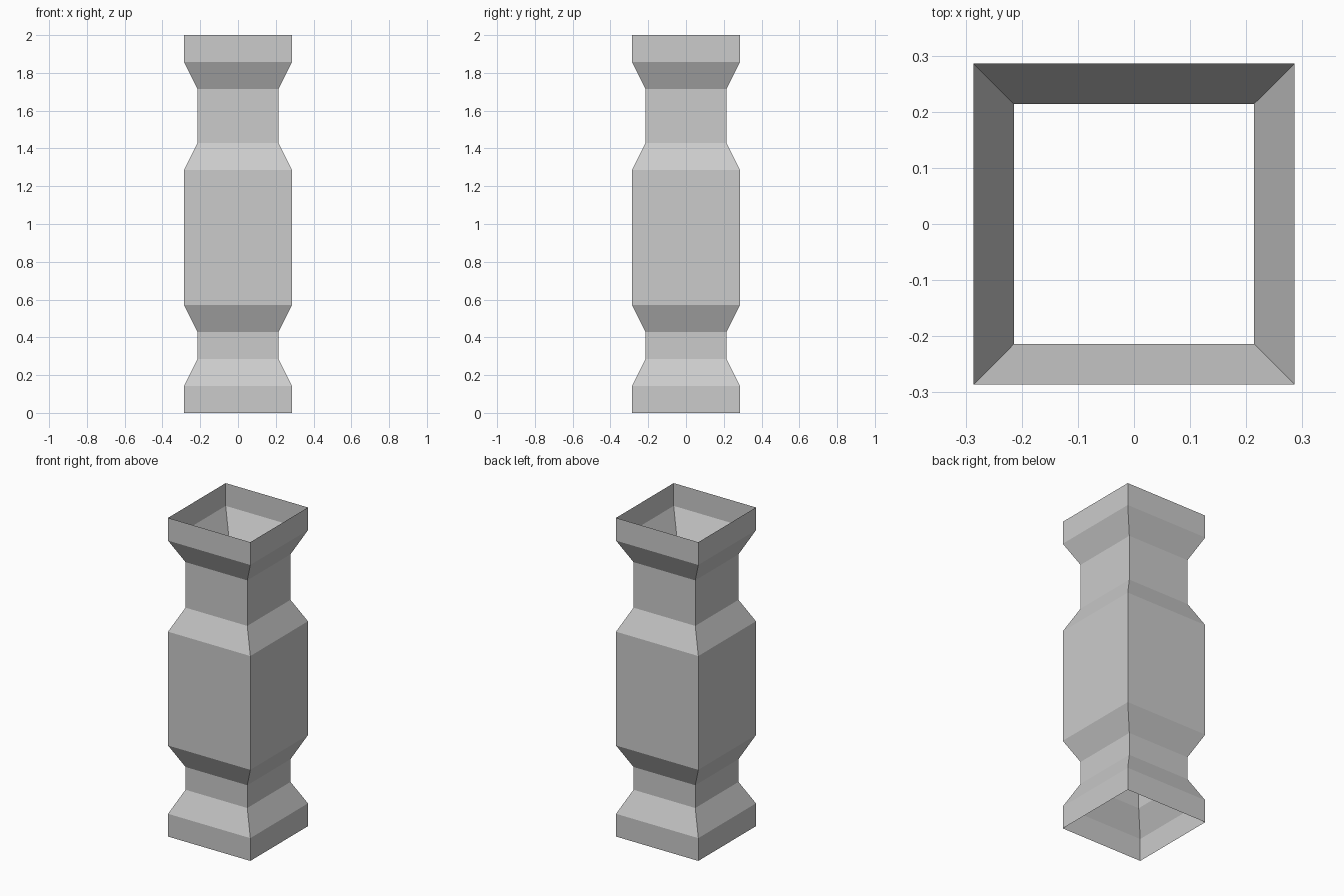
import bpy
import bmesh

cube = bpy.data.objects.get("Cube")
if cube:
    bpy.data.objects.remove(cube, do_unlink=True)

# Stone colour
stone = bpy.data.materials.new("grey_stone")
stone.use_nodes = True
grey = (0.6, 0.6, 0.6, 1)
stone.diffuse_color = grey
stone.node_tree.nodes["Principled BSDF"].inputs["Base Color"].default_value = grey

# Profile as (half width, height) in units of one fourteenth of the height
UNIT = 2 / 14
WIDE, NARROW = 2, 1.5
profile = [(WIDE, 0), (WIDE, 1), (NARROW, 2), (NARROW, 3), (WIDE, 4),
           (WIDE, 9), (NARROW, 10), (NARROW, 12), (WIDE, 13), (WIDE, 14)]

# Square hollow shaft, open at both ends
bm = bmesh.new()
corners = [(-1, -1), (1, -1), (1, 1), (-1, 1)]
rings = [[bm.verts.new((x * w * UNIT, y * w * UNIT, z * UNIT)) for x, y in corners]
         for w, z in profile]
for low, high in zip(rings, rings[1:]):
    for i in range(4):
        j = (i + 1) % 4
        bm.faces.new((low[i], low[j], high[j], high[i]))

mesh = bpy.data.meshes.new("baluster_shaft")
bm.to_mesh(mesh)
bm.free()
mesh.materials.append(stone)
shaft = bpy.data.objects.new("baluster_shaft", mesh)
bpy.context.collection.objects.link(shaft)
